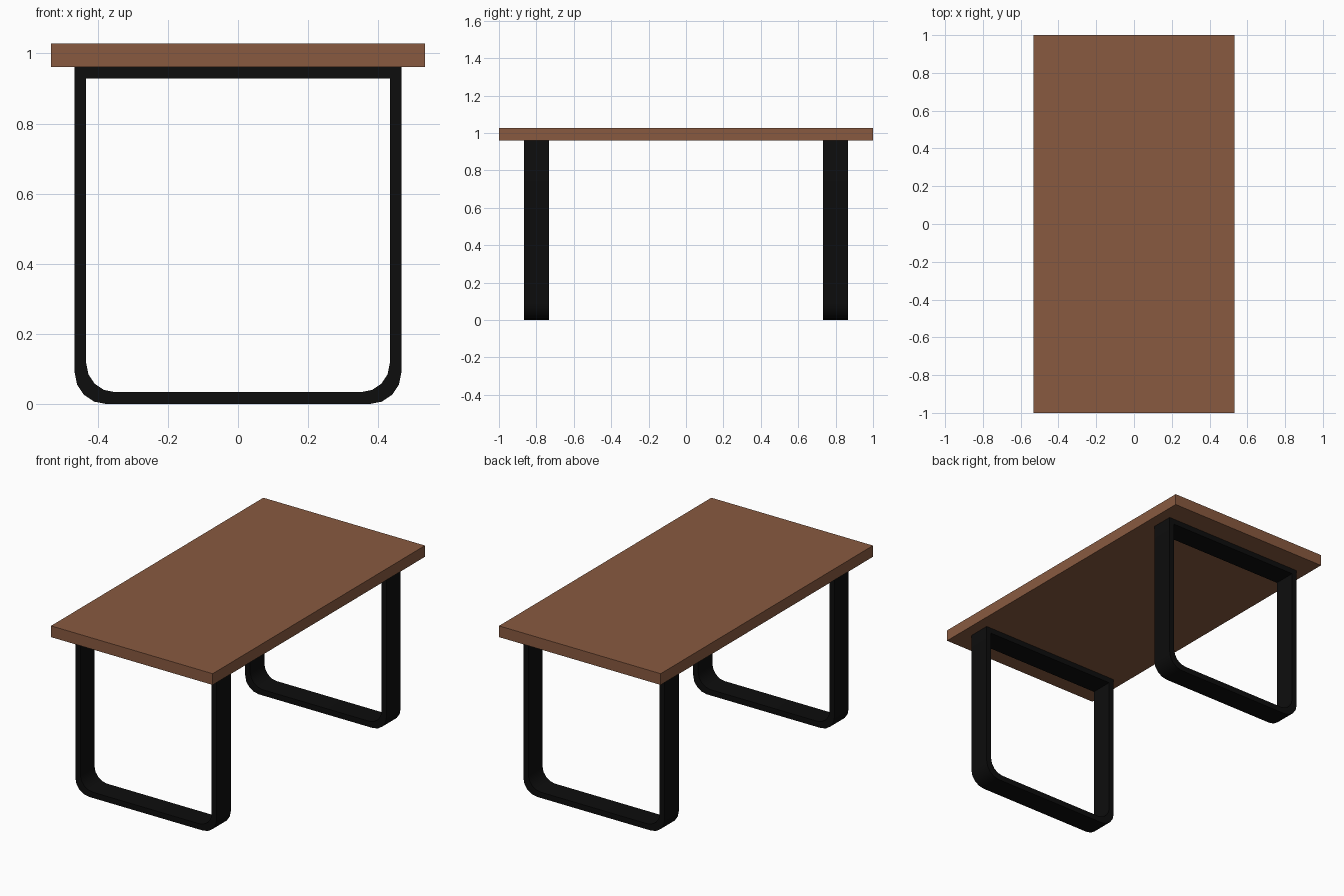
import bpy, bmesh, math

if "Cube" in bpy.data.objects:
    bpy.data.objects.remove(bpy.data.objects["Cube"])


def material(name, rgb):
    m = bpy.data.materials.new(name)
    m.diffuse_color = (*rgb, 1)
    m.use_nodes = True
    m.node_tree.nodes["Principled BSDF"].inputs["Base Color"].default_value = m.diffuse_color
    return m


def finish(bm, name, mat):
    bmesh.ops.recalc_face_normals(bm, faces=bm.faces)
    me = bpy.data.meshes.new(name)
    bm.to_mesh(me)
    bm.free()
    me.materials.append(mat)
    ob = bpy.data.objects.new(name, me)
    bpy.context.collection.objects.link(ob)
    return ob


def u_outline(half_w, bottom, top, radius, segs=4):
    """Rectangle in x/z whose two bottom corners are rounded."""
    right = [(half_w, top)]
    for i in range(segs + 1):
        a = math.pi / 2 * i / segs
        right.append((half_w - radius + radius * math.cos(a),
                      bottom + radius - radius * math.sin(a)))
    return right + [(-x, z) for x, z in reversed(right)]


wood = material("brown wood", (0.25, 0.102, 0.051))
metal = material("black metal", (0.004, 0.004, 0.004))

# Table top slab
bm = bmesh.new()
bmesh.ops.create_cube(bm, size=1)
bmesh.ops.scale(bm, vec=(1.066, 2.0, 0.067), verts=bm.verts)
bmesh.ops.translate(bm, vec=(0, 0, 0.9945), verts=bm.verts)
finish(bm, "table_top", wood)

# Closed flat-bar leg frames with rounded bottom corners
outer = u_outline(0.466, 0.0, 0.961, 0.09)
inner = u_outline(0.433, 0.034, 0.929, 0.082)
for name, y0 in (("front_leg_frame", -0.867), ("back_leg_frame", 0.733)):
    bm = bmesh.new()
    o = [bm.verts.new((x, y0, z)) for x, z in outer]
    i = [bm.verts.new((x, y0, z)) for x, z in inner]
    n = len(o)
    ring = [bm.faces.new((o[k], o[(k + 1) % n], i[(k + 1) % n], i[k]))
            for k in range(n)]
    ext = bmesh.ops.extrude_face_region(bm, geom=ring, use_keep_orig=True)
    verts = [v for v in ext["geom"] if isinstance(v, bmesh.types.BMVert)]
    bmesh.ops.translate(bm, vec=(0, 0.134, 0), verts=verts)
    leg = finish(bm, name, metal)
    bpy.ops.object.select_all(action="DESELECT")
    leg.select_set(True)
    bpy.context.view_layer.objects.active = leg
    bpy.ops.object.shade_smooth_by_angle(angle=math.radians(30))
